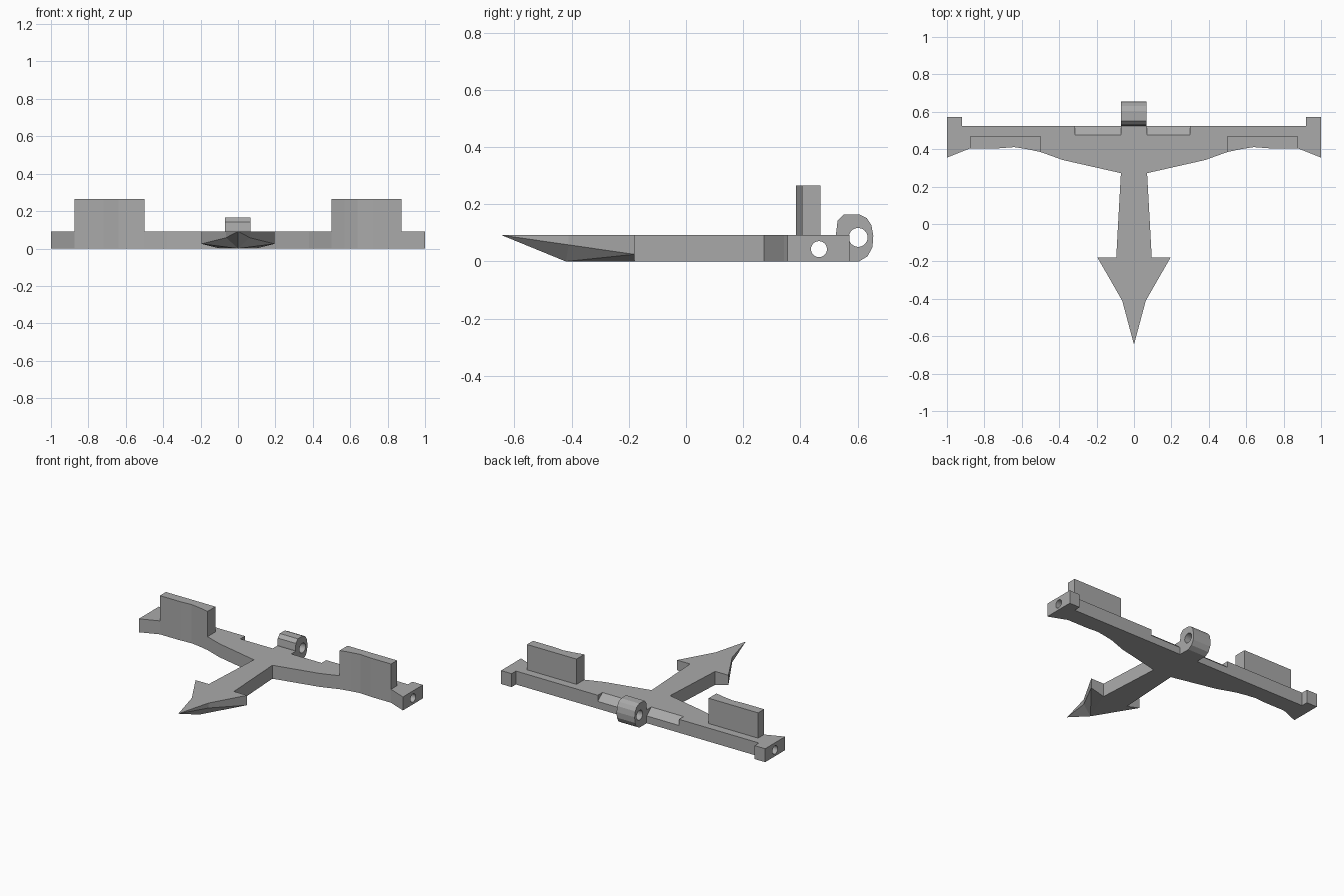
import bpy, bmesh, math

old = bpy.data.objects.get("Cube")
if old:
    bpy.data.objects.remove(old, do_unlink=True)

grey = bpy.data.materials.new("plain grey")
grey.use_nodes = True
grey.diffuse_color = (0.4, 0.4, 0.4, 1)
grey.node_tree.nodes["Principled BSDF"].inputs["Base Color"].default_value = (0.4, 0.4, 0.4, 1)

TOP = 0.092


def make(name, verts, faces):
    mesh = bpy.data.meshes.new(name)
    mesh.from_pydata(verts, [], faces)
    bm = bmesh.new()
    bm.from_mesh(mesh)
    bmesh.ops.recalc_face_normals(bm, faces=bm.faces)
    bm.to_mesh(mesh)
    bm.free()
    mesh.materials.append(grey)
    ob = bpy.data.objects.new(name, mesh)
    bpy.context.scene.collection.objects.link(ob)
    return ob


def prism(name, profile, low, high, axis="z"):
    """Extrude a 2D profile along z (profile is x, y) or x (profile is y, z)."""
    n = len(profile)
    verts = [(a, b, h) if axis == "z" else (h, a, b) for h in (low, high) for a, b in profile]
    faces = [tuple(range(n)), tuple(range(n, 2 * n))]
    faces += [(i, (i + 1) % n, n + (i + 1) % n, n + i) for i in range(n)]
    return make(name, verts, faces)


def mirrored(half):
    return half + [(-x, y) for x, y in reversed(half)]


def circle(y, z, r, n=32):
    return [(y + r * math.cos(math.tau * i / n), z + r * math.sin(math.tau * i / n)) for i in range(n)]


def cut(target, cutter):
    cutter.hide_render = True
    cutter.hide_set(True)
    mod = target.modifiers.new("cut", "BOOLEAN")
    mod.operation = "DIFFERENCE"
    mod.solver = "EXACT"
    mod.object = cutter


# Crossbar with flared ends and the tapering shaft
front_edge = [(0.5, 0.385), (0.57, 0.4), (0.64, 0.411), (0.72, 0.405), (0.875, 0.405)]
half = [(0.095, -0.18), (0.07, 0.272), (0.38, 0.342)] + front_edge
half += [(1, 0.355), (1, 0.572), (0.92, 0.572), (0.92, 0.525)]
body = prism("crossbar_and_shaft", mirrored(half), 0, TOP)

# Sloped recesses in the rear top edge, either side of the hinge
slope = [(0.475, TOP), (0.475, 0.12), (0.56, 0.12), (0.56, 0.02), (0.525, 0.05)]
cut(body, prism("left_recess_cutter", slope, 0.07, 0.30, "x"))
cut(body, prism("right_recess_cutter", slope, -0.315, -0.07, "x"))

# Hole along the whole crossbar
cut(body, prism("bar_hole_cutter", circle(0.465, 0.043, 0.028), -1.1, 1.1, "x"))

# Upright plates following the curved front edge
for name, s in (("left_plate", 1), ("right_plate", -1)):
    plate = front_edge + [(0.875, 0.47), (0.5, 0.47)]
    prism(name, [(s * x, y) for x, y in plate], TOP, 0.265)

# Hinge knuckle with its pin hole
knuckle = [(0.525, 0), (0.605, 0), (0.635, 0.018), (0.652, 0.05), (0.655, 0.09), (0.648, 0.128),
           (0.632, 0.152), (0.605, 0.165), (0.552, 0.165), (0.53, 0.142), (0.525, 0.1)]
hinge = prism("hinge_knuckle", knuckle, -0.07, 0.067, "x")
cut(hinge, prism("hinge_hole_cutter", circle(0.602, 0.084, 0.033), -0.2, 0.2, "x"))

# Arrowhead: flat top, faceted underside
verts = [(0, -0.645, TOP), (0, -0.42, 0)]
for s in (1, -1):
    verts += [(s * 0.195, -0.18, TOP), (s * 0.195, -0.18, 0.025), (s * 0.063, -0.41, TOP),
              (s * 0.063, -0.41, 0.058), (s * 0.095, -0.18, 0)]
faces = [(0, 4, 2, 7, 9), (2, 3, 6, 11, 8, 7), (6, 1, 11)]
for k in (2, 7):
    faces += [(k, k + 1, k + 3, k + 2), (k + 2, k + 3, 0),
              (k + 1, k + 4, 1), (k + 1, 1, k + 3), (k + 3, 1, 0)]
make("arrowhead", verts, faces)
